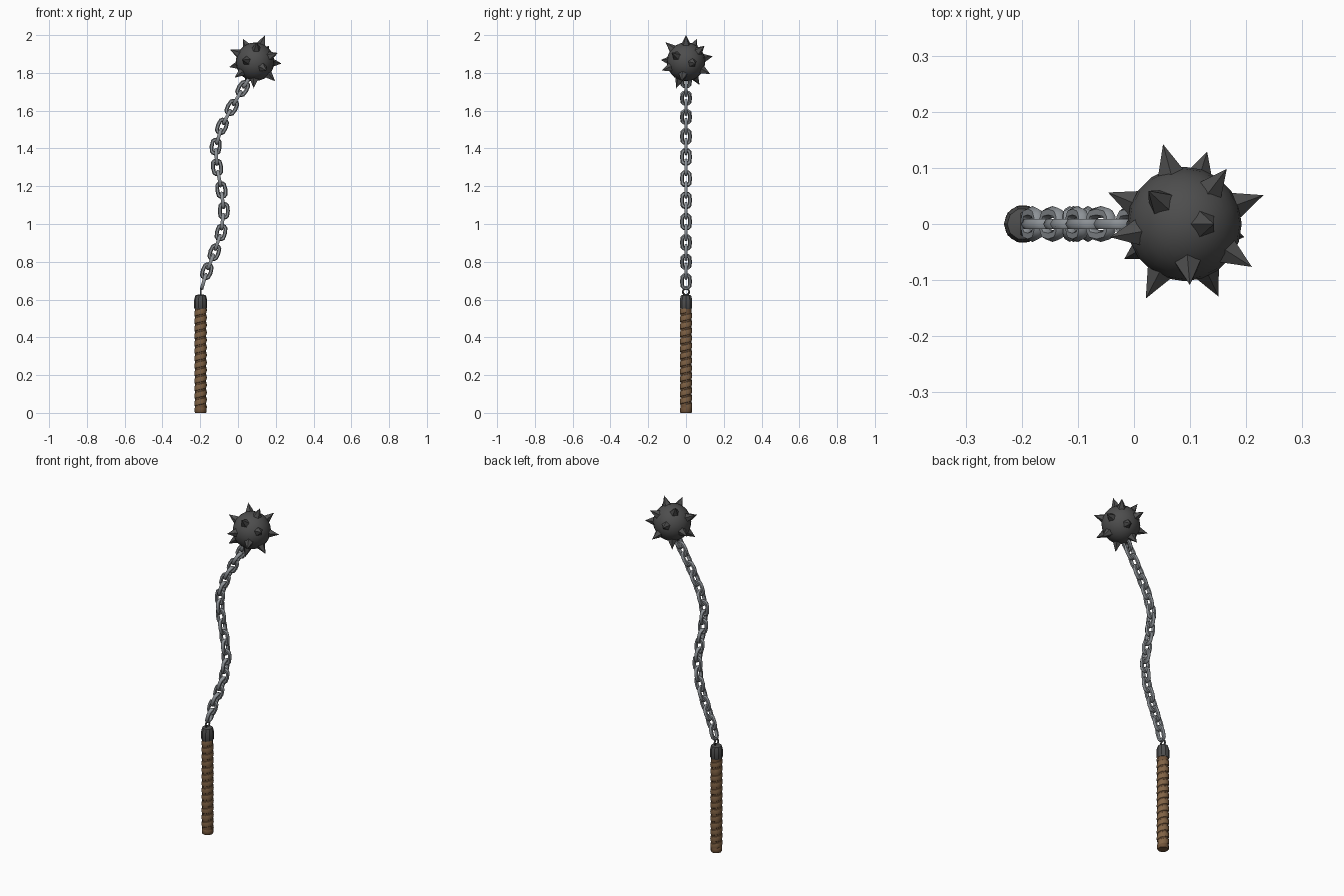
import bpy, bmesh, math
from mathutils import Vector, Matrix

if "Cube" in bpy.data.objects:
    bpy.data.objects.remove(bpy.data.objects["Cube"])


def material(name, rgb):
    m = bpy.data.materials.new(name)
    m.diffuse_color = (*rgb, 1)
    m.use_nodes = True
    m.node_tree.nodes["Principled BSDF"].inputs["Base Color"].default_value = m.diffuse_color
    return m


IRON = material("dark_iron", (0.075, 0.075, 0.075))
STEEL = material("chain_steel", (0.27, 0.29, 0.31))
LEATHER = material("leather_wrap", (0.22, 0.125, 0.06))
WOOD = material("wood", (0.16, 0.085, 0.04))
HX = -0.198                      # handle axis


def add_object(name, bm, mat, smooth=None):
    bmesh.ops.recalc_face_normals(bm, faces=bm.faces)
    me = bpy.data.meshes.new(name)
    bm.to_mesh(me)
    bm.free()
    me.materials.append(mat)
    ob = bpy.data.objects.new(name, me)
    bpy.context.collection.objects.link(ob)
    if smooth:
        bpy.ops.object.select_all(action='DESELECT')
        ob.select_set(True)
        bpy.context.view_layer.objects.active = ob
        bpy.ops.object.shade_smooth_by_angle(angle=math.radians(smooth))
    return ob


def sweep(rings, closed_ring, closed_path=False):
    """Skin a list of vertex rings, capping open ends."""
    bm = bmesh.new()
    vs = [[bm.verts.new(p) for p in r] for r in rings]
    n, k = len(vs), len(vs[0])
    for i in range(n if closed_path else n - 1):
        a, b = vs[i], vs[(i + 1) % n]
        for j in range(k if closed_ring else k - 1):
            bm.faces.new((a[j], a[(j + 1) % k], b[(j + 1) % k], b[j]))
    if not closed_path:
        bm.faces.new(vs[0])
        bm.faces.new(vs[-1])
    return bm


def lathe(name, profile, sides, mat, smooth=None):
    rings = [[(HX + r * math.cos(2 * math.pi * s / sides),
               r * math.sin(2 * math.pi * s / sides), z) for s in range(sides)]
             for r, z in profile]
    return add_object(name, sweep(rings, True), mat, smooth)


def link_mesh(major, minor, stretch, segs, sides):
    """Torus in the local XY plane, lengthened along X."""
    rings = []
    for i in range(segs):
        a = 2 * math.pi * i / segs
        c, s = math.cos(a), math.sin(a)
        dx = 0 if abs(c) < 1e-4 else math.copysign(stretch, c)
        rings.append([((major + minor * math.cos(t)) * c + dx,
                       (major + minor * math.cos(t)) * s, minor * math.sin(t))
                      for t in (2 * math.pi * j / sides for j in range(sides))])
    return sweep(rings, True, True)


# Handle core, end collar and iron cap
lathe("handle_core", [(0.029, 0.005), (0.029, 0.56)], 12, WOOD, 40)
lathe("handle_pommel", [(0.028, 0), (0.031, 0.004), (0.031, 0.026), (0.028, 0.03)], 12, WOOD, 40)
lathe("handle_cap", [(0.031, 0.55), (0.034, 0.556), (0.034, 0.6), (0.028, 0.622),
                     (0.012, 0.627)], 10, IRON, 30)

# Leather strip wound around the handle
TURNS, STEPS, Z0, Z1 = 13, 14, 0.03, 0.545
profile = [(0.026, -0.018), (0.031, -0.014), (0.0335, 0), (0.031, 0.014), (0.026, 0.018)]
rings = []
for i in range(TURNS * STEPS + 1):
    a = 2 * math.pi * i / STEPS
    z = Z0 + (Z1 - Z0) * i / (TURNS * STEPS)
    rings.append([(HX + r * math.cos(a), r * math.sin(a), z + dz) for r, dz in profile])
add_object("handle_wrap", sweep(rings, True), LEATHER, 40)

# Small eye on top of the cap
eye = add_object("cap_eye", link_mesh(0.017, 0.005, 0, 12, 6), IRON, 60)
eye.matrix_world = Matrix.Translation((HX, 0, 0.641)) @ Matrix.Rotation(math.pi / 2, 4, 'Y')

# Chain: broadside links sit at the listed points, edge-on links midway between
path = [(-0.197, 0.642), (-0.165, 0.75), (-0.125, 0.85), (-0.09, 0.955), (-0.075, 1.07),
        (-0.088, 1.18), (-0.111, 1.30), (-0.118, 1.41), (-0.085, 1.517), (-0.033, 1.617),
        (0.025, 1.717), (0.075, 1.80)]
centres = []
for p, q in zip(path, path[1:]):
    centres += [Vector((p[0], 0, p[1])), Vector(((p[0] + q[0]) / 2, 0, (p[1] + q[1]) / 2))]
first = add_object("chain_link_1", link_mesh(0.0215, 0.0105, 0.0155, 12, 6), STEEL, 60)
for i in range(1, len(centres)):
    nxt = centres[min(i + 1, len(centres) - 1)]
    t = (nxt - centres[i - 1]).normalized()
    y = Vector((0, 1, 0))
    side = t.cross(y)
    ly, lz = (y, side) if i % 2 else (side, -y)
    ob = first
    if i > 1:
        ob = bpy.data.objects.new(f"chain_link_{i}", first.data)
        bpy.context.collection.objects.link(ob)
    ob.matrix_world = Matrix.Translation(centres[i]) @ Matrix((t, ly, lz)).transposed().to_4x4()

# Ball head
BALL = Vector((0.09, 0, 1.859))
bm = bmesh.new()
bmesh.ops.create_uvsphere(bm, u_segments=20, v_segments=12, radius=0.102,
                          matrix=Matrix.Translation(BALL))
add_object("ball", bm, IRON, 60)

# Spikes spread evenly over the ball on a golden-angle spiral
bm = bmesh.new()
N = 16
for i in range(N):
    z = 1 - (2 * i + 1) / N
    a = i * math.pi * (3 - math.sqrt(5))
    r = math.sqrt(1 - z * z)
    d = Vector((r * math.cos(a), r * math.sin(a), z))
    m = Matrix.Translation(BALL + d * 0.12) @ d.to_track_quat('Z', 'Y').to_matrix().to_4x4()
    bmesh.ops.create_cone(bm, cap_ends=True, segments=5, radius1=0.028, radius2=0,
                          depth=0.06, matrix=m)
bmesh.ops.remove_doubles(bm, verts=bm.verts, dist=1e-5)
add_object("ball_spikes", bm, IRON)
